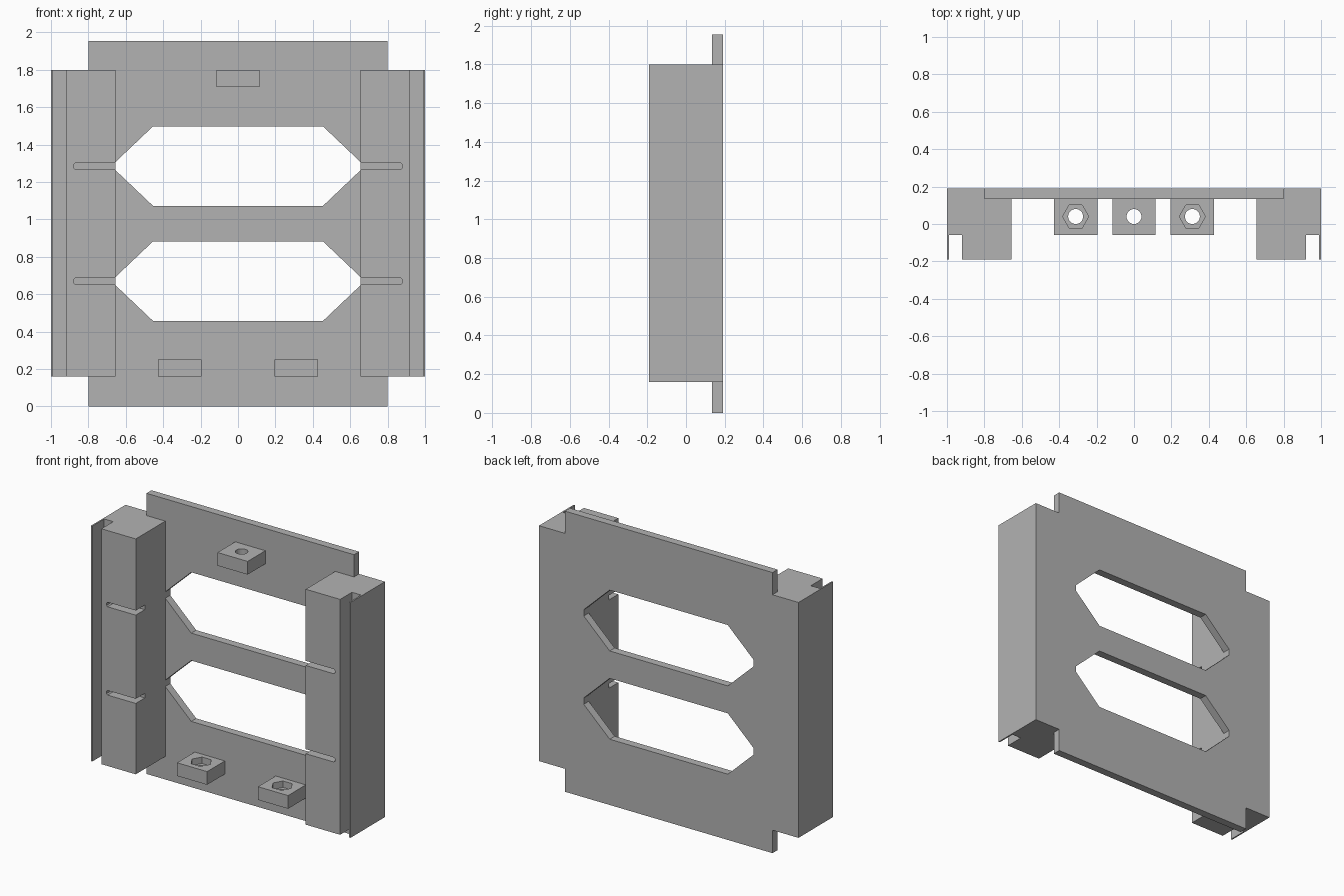
import bpy, bmesh, math
from mathutils import Vector

cube = bpy.data.objects.get("Cube")
if cube:
    bpy.data.objects.remove(cube, do_unlink=True)

# One plain grey finish for every part
grey = bpy.data.materials.new("plain grey")
grey.use_nodes = True
colour = (0.45, 0.45, 0.45, 1)
grey.diffuse_color = colour
grey.node_tree.nodes["Principled BSDF"].inputs["Base Color"].default_value = colour

BACK, FRONT, SEAM = 0.19, -0.19, 0.135     # depth of back face, rail face, plate front
LOW, HIGH, TOP = 0.16, 1.80, 1.955         # rail ends and plate top
INNER = 0.655                              # inner side of the rails
WINDOWS = (0.67, 1.285)                    # heights of window centres


def prism(name, points, axis, start, end):
    """Extrude an outline: axis 'Z' takes (x, y) points, axis 'Y' takes (x, z)."""
    place = (lambda a, b, t: Vector((a, b, t))) if axis == "Z" else (lambda a, b, t: Vector((a, t, b)))
    bm = bmesh.new()
    face = bm.faces.new([bm.verts.new(place(a, b, start)) for a, b in points])
    result = bmesh.ops.extrude_face_region(bm, geom=[face])
    verts = [v for v in result["geom"] if isinstance(v, bmesh.types.BMVert)]
    bmesh.ops.translate(bm, verts=verts, vec=place(0, 0, end - start))
    bmesh.ops.recalc_face_normals(bm, faces=bm.faces)
    mesh = bpy.data.meshes.new(name)
    bm.to_mesh(mesh)
    bm.free()
    mesh.materials.append(grey)
    obj = bpy.data.objects.new(name, mesh)
    bpy.context.scene.collection.objects.link(obj)
    return obj


def cut(obj, cutter):
    """Subtract the cutter from the part and throw the cutter away."""
    cutter.hide_render = True
    mod = obj.modifiers.new("cut", "BOOLEAN")
    mod.operation, mod.solver, mod.object = "DIFFERENCE", "EXACT", cutter
    bpy.context.view_layer.objects.active = obj
    bpy.ops.object.modifier_apply(modifier=mod.name)
    bpy.data.objects.remove(cutter, do_unlink=True)


def rect(x0, x1, y0, y1):
    return [(x0, y0), (x1, y0), (x1, y1), (x0, y1)]


def ring(x, y, radius, sides):
    return [(x + radius * math.cos(math.tau * i / sides),
             y + radius * math.sin(math.tau * i / sides)) for i in range(sides)]


# Back plate: narrower tabs above and below, with two pointed windows
half = [(0.8, 0), (0.8, LOW), (1, LOW), (1, HIGH), (0.8, HIGH), (0.8, TOP)]
plate = prism("back_plate", half + [(-x, z) for x, z in reversed(half)], "Y", SEAM, BACK)
for z in WINDOWS:
    side = [(0.455, z - 0.212), (INNER, z - 0.022), (INNER, z + 0.022), (0.455, z + 0.212)]
    outline = side + [(-x, h) for x, h in reversed(side)]
    cut(plate, prism("window_cutter", outline, "Y", 0, 0.4))

# Side rails: grooved section with a thin outer lip and two slots in the front
section = [(INNER, SEAM), (INNER, FRONT), (0.92, FRONT), (0.92, -0.06),
           (0.99, -0.06), (0.99, FRONT), (1, FRONT), (1, SEAM)]
for name, s in (("left_rail", 1), ("right_rail", -1)):
    rail = prism(name, [(s * x, y) for x, y in section], "Z", LOW, HIGH)
    for z in WINDOWS:
        h, r = 0.016, 0.008
        slot = [(0.6, z - h), (0.88 - r, z - h), (0.88, z - h + r),
                (0.88, z + h - r), (0.88 - r, z + h), (0.6, z + h)]
        cut(rail, prism("slot_cutter", [(s * x, v) for x, v in slot], "Y", -0.3, FRONT + 0.1))

# Mounting blocks: bored through, the lower two with a hexagonal pocket on top
for name, x, z, pocket in (("top_block", 0, 1.708, False),
                           ("lower_left_block", 0.312, LOW, True),
                           ("lower_right_block", -0.312, LOW, True)):
    top = z + 0.092
    block = prism(name, rect(x - 0.116, x + 0.116, -0.06, SEAM), "Z", z, top)
    cut(block, prism("bore_cutter", ring(x, 0.04, 0.04, 32), "Z", z - 0.1, top + 0.1))
    if pocket:
        cut(block, prism("hex_cutter", ring(x, 0.04, 0.07, 6), "Z", top - 0.045, top + 0.1))
